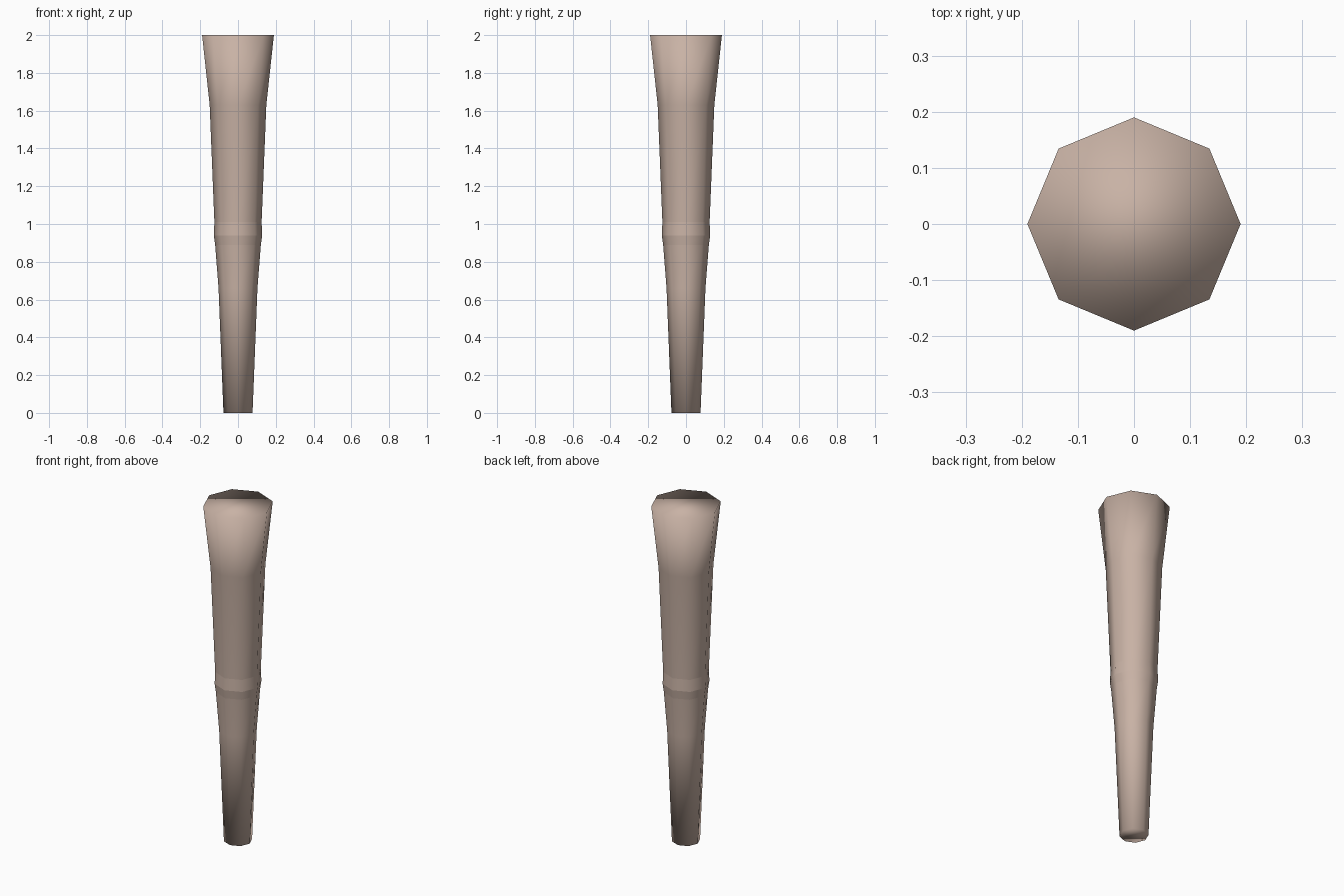
import bpy
import bmesh
from math import cos, sin, pi

cube = bpy.data.objects.get("Cube")
if cube:
    bpy.data.objects.remove(cube)

SIDES = 8

# One warm taupe for the whole piece
taupe = bpy.data.materials.new("warm_taupe")
taupe.use_nodes = True
colour = (0.58, 0.445, 0.376, 1)
taupe.diffuse_color = colour
taupe.node_tree.nodes["Principled BSDF"].inputs["Base Color"].default_value = colour

# Radius and height from the foot to the flared top, with a collar ridge
profile = [(0.077, 0), (0.103, 0.66), (0.121, 0.89), (0.128, 0.94),
           (0.125, 1.01), (0.15, 1.63), (0.19, 2)]
collar = {2, 3, 4}

bm = bmesh.new()
rings = [[bm.verts.new((r * cos(2 * pi * i / SIDES), r * sin(2 * pi * i / SIDES), z))
          for i in range(SIDES)] for r, z in profile]
for low, high in zip(rings, rings[1:]):
    for i in range(SIDES):
        j = (i + 1) % SIDES
        bm.faces.new((low[i], low[j], high[j], high[i]))

# End caps
bm.faces.new(rings[0][::-1])
bm.faces.new(rings[-1])

# Smooth shading throughout, crisp edges at the collar
for face in bm.faces:
    face.smooth = True
for k in collar:
    for i in range(SIDES):
        bm.edges.get((rings[k][i], rings[k][(i + 1) % SIDES])).smooth = False

mesh = bpy.data.meshes.new("tapered_leg")
bm.to_mesh(mesh)
bm.free()
mesh.materials.append(taupe)
leg = bpy.data.objects.new("tapered_leg", mesh)
bpy.context.collection.objects.link(leg)
